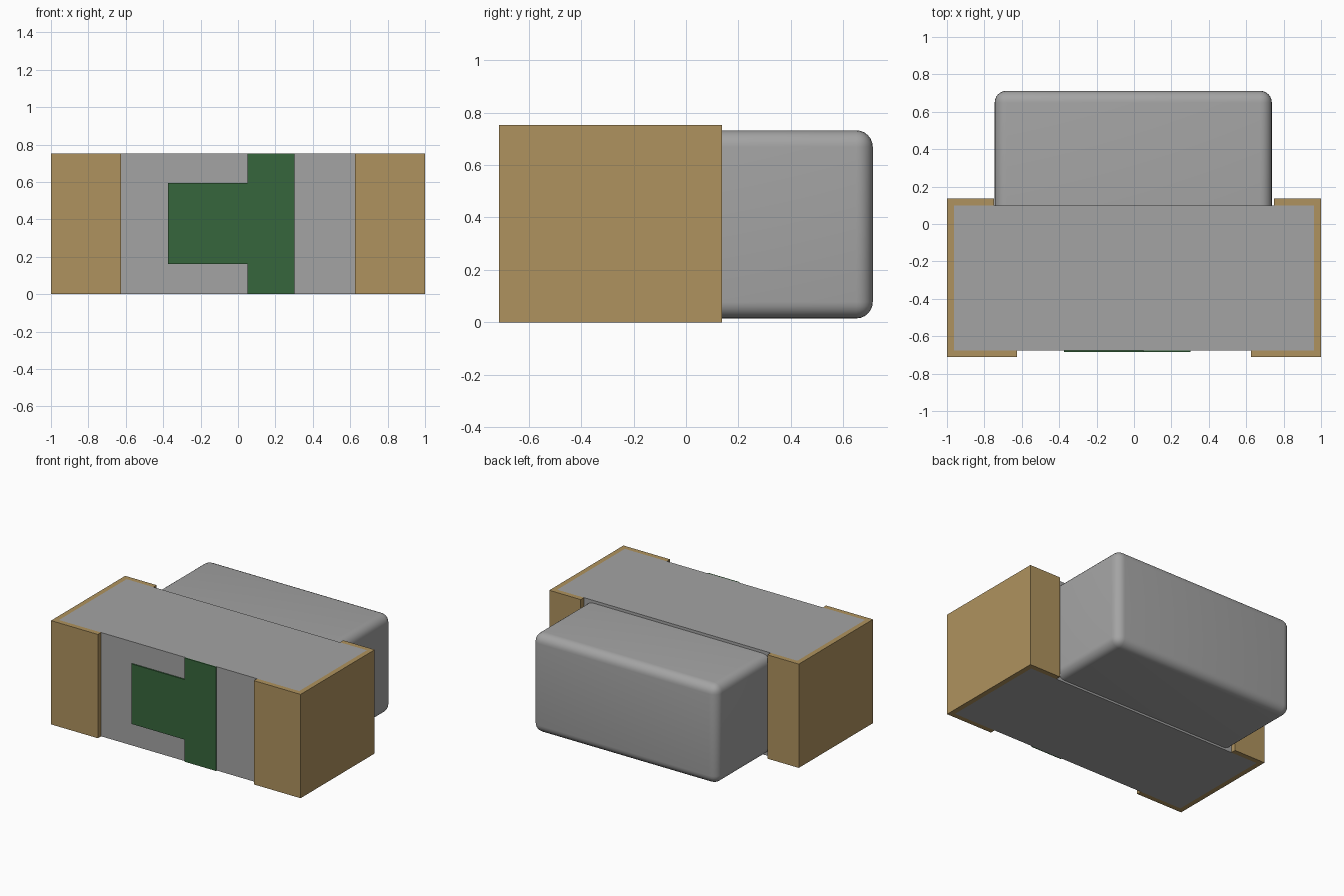
import bpy, bmesh

if "Cube" in bpy.data.objects:
    bpy.data.objects.remove(bpy.data.objects["Cube"])


def material(name, rgb):
    m = bpy.data.materials.new(name)
    m.diffuse_color = (*rgb, 1)
    m.use_nodes = True
    m.node_tree.nodes["Principled BSDF"].inputs["Base Color"].default_value = m.diffuse_color
    return m


grey = material("grey plastic", (0.37, 0.37, 0.37))
gold = material("gold metal", (0.43, 0.29, 0.112))
green = material("green mark", (0.037, 0.133, 0.045))


def prism(name, outline, z0, z1, mat):
    """Extrude an xy outline from z0 to z1."""
    bm = bmesh.new()
    face = bm.faces.new([bm.verts.new((x, y, z0)) for x, y in outline])
    top = bmesh.ops.extrude_face_region(bm, geom=[face])["geom"]
    bmesh.ops.translate(bm, vec=(0, 0, z1 - z0),
                        verts=[v for v in top if isinstance(v, bmesh.types.BMVert)])
    bmesh.ops.recalc_face_normals(bm, faces=bm.faces)
    return finish(name, bm, mat)


def finish(name, bm, mat):
    mesh = bpy.data.meshes.new(name)
    bm.to_mesh(mesh)
    bm.free()
    mesh.materials.append(mat)
    obj = bpy.data.objects.new(name, mesh)
    bpy.context.collection.objects.link(obj)
    return obj


def rect(x0, x1, y0, y1):
    return [(x0, y0), (x1, y0), (x1, y1), (x0, y1)]


H = 0.752
FRONT, BACK = -0.675, 0.10

# Base block between the terminals
prism("base_block", rect(-0.963, 0.963, FRONT, BACK), 0, H, grey)

# C-shaped metal terminals wrapping each end
c_shape = [(0.625, -0.712), (1, -0.712), (1, 0.137), (0.748, 0.137),
           (0.748, BACK), (0.963, BACK), (0.963, FRONT), (0.625, FRONT)]
for side, s in (("left", -1), ("right", 1)):
    prism(side + "_terminal", [(s * x, y) for x, y in c_shape], 0, H, gold)

# T-shaped polarity mark on the front, drawn in xz and extruded along y
t_shape = [(-0.375, 0.16), (0.052, 0.16), (0.052, 0), (0.302, 0),
           (0.302, H), (0.052, H), (0.052, 0.595), (-0.375, 0.595)]
bm = bmesh.new()
face = bm.faces.new([bm.verts.new((x, FRONT, z)) for x, z in t_shape])
ext = bmesh.ops.extrude_face_region(bm, geom=[face])["geom"]
bmesh.ops.translate(bm, vec=(0, -0.009, 0),
                    verts=[v for v in ext if isinstance(v, bmesh.types.BMVert)])
bmesh.ops.recalc_face_normals(bm, faces=bm.faces)
finish("polarity_mark", bm, green)

# Lens block with every edge rounded except those against the base
lens = prism("lens", rect(-0.745, 0.737, BACK, 0.712), 0.015, 0.732, grey)
bm = bmesh.new()
bm.from_mesh(lens.data)
edges = [e for e in bm.edges if any(v.co.y > BACK + 0.1 for v in e.verts)]
bmesh.ops.bevel(bm, geom=edges, offset=0.063, segments=6, profile=0.5, affect="EDGES")
bm.to_mesh(lens.data)
bm.free()
bpy.context.view_layer.objects.active = lens
lens.select_set(True)
bpy.ops.object.shade_smooth_by_angle()
